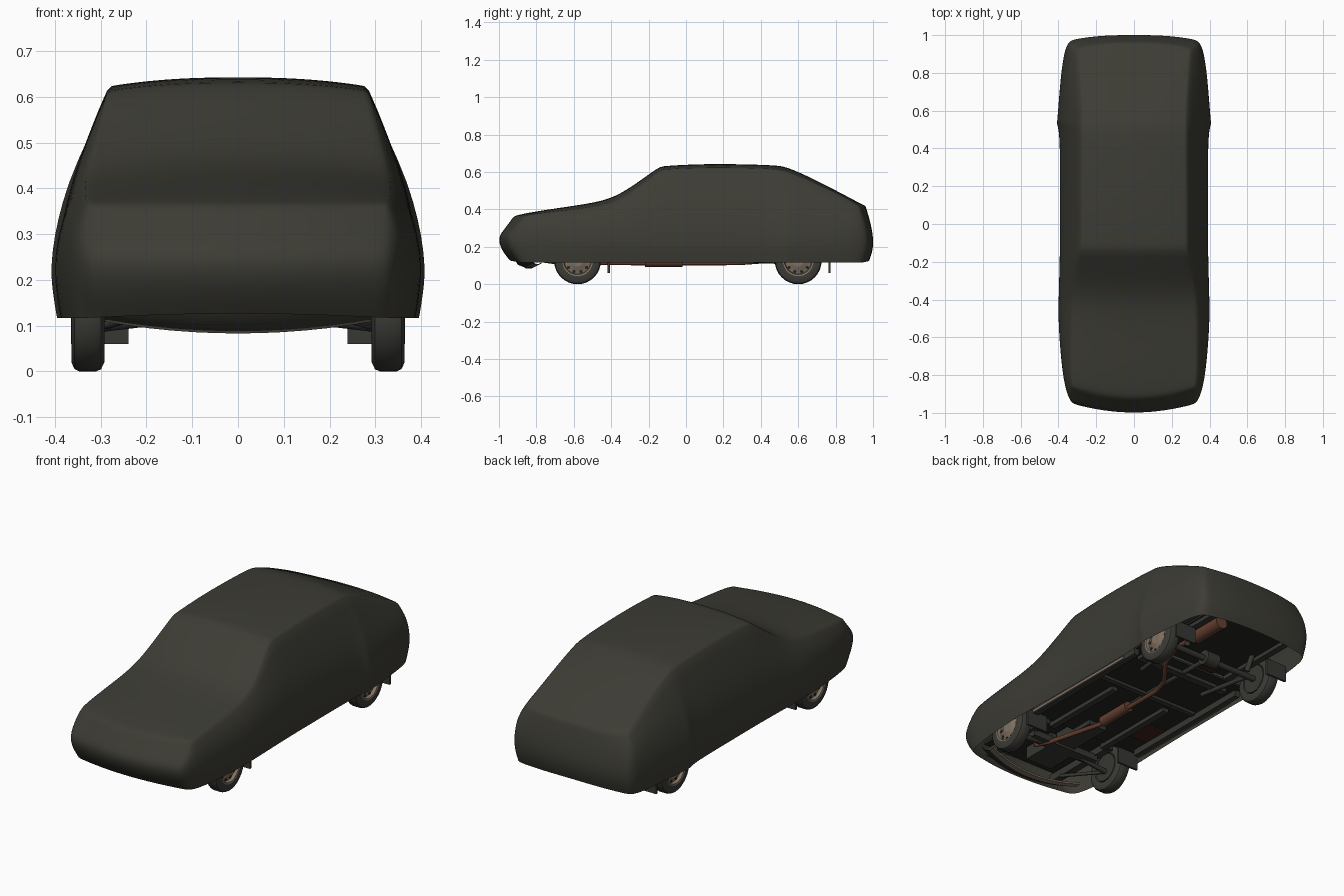
import bpy, bmesh, math
from mathutils import Vector, Matrix

cube = bpy.data.objects.get("Cube")
if cube:
    bpy.data.objects.remove(cube, do_unlink=True)


def material(name, rgb):
    m = bpy.data.materials.new(name)
    m.use_nodes = True
    m.diffuse_color = (*rgb, 1)
    node = m.node_tree.nodes["Principled BSDF"]
    node.inputs["Base Color"].default_value = (*rgb, 1)
    node.inputs["Roughness"].default_value = 0.8
    return m


CLOTH = material("cover cloth", (0.046, 0.045, 0.035))
RUBBER = material("tyre rubber", (0.045, 0.044, 0.038))
STEEL = material("wheel steel", (0.22, 0.17, 0.125))
FLOOR = material("underbody black", (0.019, 0.019, 0.017))
FRAME = material("chassis grey", (0.038, 0.038, 0.033))
RUST = material("exhaust rust", (0.13, 0.05, 0.03))
PRIMER = material("floor red primer", (0.05, 0.016, 0.011))


def finish(bm, name, mat, angle=None):
    bmesh.ops.recalc_face_normals(bm, faces=bm.faces)
    mesh = bpy.data.meshes.new(name)
    bm.to_mesh(mesh)
    bm.free()
    mesh.materials.append(mat)
    ob = bpy.data.objects.new(name, mesh)
    bpy.context.scene.collection.objects.link(ob)
    if angle:
        bpy.ops.object.select_all(action="DESELECT")
        ob.select_set(True)
        bpy.context.view_layer.objects.active = ob
        bpy.ops.object.shade_smooth_by_angle(angle=math.radians(angle))
    return ob


def box(name, center, size, mat):
    bm = bmesh.new()
    bmesh.ops.create_cube(bm, size=1, matrix=Matrix.Translation(center) @ Matrix.Diagonal((*size, 1)))
    return finish(bm, name, mat)


def rod(name, a, b, radius, mat, sides=12):
    a, b = Vector(a), Vector(b)
    d = b - a
    turn = d.to_track_quat("Z", "Y").to_matrix().to_4x4()
    bm = bmesh.new()
    bmesh.ops.create_cone(bm, cap_ends=True, segments=sides, radius1=radius, radius2=radius,
                          depth=d.length, matrix=Matrix.Translation((a + b) / 2) @ turn)
    return finish(bm, name, mat, 40)


def pipe(name, points, radius, mat):
    curve = bpy.data.curves.new(name, "CURVE")
    curve.dimensions = "3D"
    curve.bevel_depth = radius
    curve.bevel_resolution = 2
    curve.use_fill_caps = True
    spline = curve.splines.new("POLY")
    spline.points.add(len(points) - 1)
    for p, co in zip(spline.points, points):
        p.co = (*co, 1)
    curve.materials.append(mat)
    ob = bpy.data.objects.new(name, curve)
    bpy.context.scene.collection.objects.link(ob)


def lathe(name, profile, center, mat, segments=32):
    # profile of (x, radius), turned around the x axis
    bm = bmesh.new()
    vs = [bm.verts.new((x, 0, r)) for x, r in profile]
    es = [bm.edges.new(pair) for pair in zip(vs, vs[1:])]
    bmesh.ops.spin(bm, geom=vs + es, cent=(0, 0, 0), axis=(1, 0, 0), angle=math.tau,
                   steps=segments, use_duplicate=False)
    bmesh.ops.remove_doubles(bm, verts=bm.verts, dist=0.0005)
    bmesh.ops.translate(bm, verts=bm.verts, vec=center)
    return finish(bm, name, mat, 35)


def bowed_strip(name, half_width, profile, mat):
    # (y, z) profile swept across x, bowing back and up towards both ends
    bm = bmesh.new()
    steps = [half_width * k / 6 for k in range(-6, 7)]
    rows = [[bm.verts.new((x, y + 0.6 * x * x, z + 0.3 * x * x)) for x in steps] for y, z in profile]
    for a, b in zip(rows, rows[1:]):
        for k in range(len(steps) - 1):
            bm.faces.new((a[k], a[k + 1], b[k + 1], b[k]))
    return finish(bm, name, mat, 40)


# Draped cover: stations of y, widest, shoulder width and height, edge width and height, top height
STATIONS = [
    (-0.93, 0.338, 0.334, 0.30, 0.32, 0.358, 0.364),
    (-0.86, 0.37, 0.36, 0.32, 0.332, 0.37, 0.38),
    (-0.70, 0.391, 0.374, 0.33, 0.335, 0.388, 0.406),
    (-0.50, 0.404, 0.381, 0.35, 0.333, 0.41, 0.434),
    (-0.38, 0.401, 0.379, 0.36, 0.33, 0.435, 0.466),
    (-0.27, 0.398, 0.374, 0.385, 0.315, 0.503, 0.537),
    (-0.14, 0.395, 0.371, 0.41, 0.286, 0.61, 0.63),
    (-0.06, 0.394, 0.371, 0.41, 0.284, 0.617, 0.637),
    (0.15, 0.394, 0.371, 0.41, 0.284, 0.624, 0.646),
    (0.48, 0.394, 0.37, 0.41, 0.281, 0.617, 0.638),
    (0.53, 0.411, 0.379, 0.41, 0.281, 0.604, 0.629),
    (0.62, 0.403, 0.374, 0.40, 0.283, 0.573, 0.594),
    (0.80, 0.389, 0.365, 0.38, 0.291, 0.489, 0.503),
    (0.92, 0.37, 0.353, 0.36, 0.30, 0.428, 0.438),
    (0.96, 0.346, 0.338, 0.34, 0.303, 0.408, 0.42),
]
COLUMNS = (-1, -0.9, -0.5, 0, 0.5, 0.9, 1)
NOSE = (-0.945, -0.99, -1.013, -0.97, -0.925)
TAIL = (0.98, 1.0, 1.003, 0.985, 0.96)


def side_points(s):
    y, wide, sw, sz, ew, ez, top = s
    return [(wide - 0.015, 0.117), (wide - 0.004, 0.18), (wide, 0.25), (sw, sz), (ew, ez)]


def top_height(s, t):
    return s[5] + (s[6] - s[5]) * (1 - abs(t) ** 3)


bm = bmesh.new()
crease = bm.edges.layers.float.new("crease_edge")
rings = []
for s in STATIONS:
    end = NOSE if s is STATIONS[0] else TAIL if s is STATIONS[-1] else None
    setback = (lambda t: 0.055 * t * t) if end is NOSE else (lambda t: -0.032 * t ** 4)
    ys = [v + setback(1) for v in end] if end else [s[0]] * 5
    sides = side_points(s)
    left = [bm.verts.new((-x, y, z)) for (x, z), y in zip(sides, ys)]
    right = [bm.verts.new((x, y, z)) for (x, z), y in zip(sides, ys)]
    roof = [bm.verts.new((t * s[4], end[4] + setback(t) if end else s[0], top_height(s, t)))
            for t in COLUMNS[1:-1]]
    rings.append(left + roof + right[::-1])
    if end:
        # closing panel across the nose or tail, its hem lifted in the middle
        rows = [[left[i]] + [bm.verts.new((t * sides[i][0], end[i] + setback(t),
                                           sides[i][1] + (0.01 * (1 - t * t) if i == 0 else 0)))
                             for t in COLUMNS[1:-1]] + [right[i]] for i in range(4)]
        rows.append([left[4]] + roof + [right[4]])
        for low, high in zip(rows, rows[1:]):
            for k in range(len(low) - 1):
                bm.faces.new((low[k], low[k + 1], high[k + 1], high[k]))
for a, b in zip(rings, rings[1:]):
    for k in range(len(a) - 1):
        bm.faces.new((a[k], a[k + 1], b[k + 1], b[k]))


def tighten(chain, amount):
    for pair in zip(chain, chain[1:]):
        bm.edges.get(pair)[crease] = amount


# Tighter folds along the roof edges, nose, tail, windscreen header and rear pillars
for k in (4, -5):
    tighten([r[k] for r in rings], 0.45)
tighten(rings[0][4:-4], 0.4)
tighten(rings[-1][4:-4], 0.5)
tighten(rings[6][4:-4], 0.4)
for part in (rings[10][:5], rings[10][-5:]):
    tighten(part, 0.5)
cover = finish(bm, "cloth_cover", CLOTH)
for p in cover.data.polygons:
    p.use_smooth = True
smooth = cover.modifiers.new("soft cloth", "SUBSURF")
smooth.levels = smooth.render_levels = 2

# Wheels
TYRE = [(-0.034, 0.08), (-0.036, 0.105), (-0.029, 0.12), (-0.018, 0.125),
        (0.018, 0.125), (0.029, 0.12), (0.036, 0.105), (0.034, 0.08)]
RIM = [(0.035, 0.082), (0.033, 0.074), (0.016, 0.07), (0.02, 0.05), (0.03, 0.035), (0.032, 0.022), (0.026, 0)]
for side, sx in (("left", 1), ("right", -1)):
    for end, y in (("front", -0.58), ("rear", 0.6)):
        c = (sx * 0.328, y, 0.125)
        lathe(f"{end}_{side}_tyre", TYRE, c, RUBBER)
        lathe(f"{end}_{side}_rim", [(sx * x, r) for x, r in RIM], c, STEEL)
        lathe(f"{end}_{side}_brake_drum", [(-sx * 0.034, 0), (-sx * 0.034, 0.075), (0, 0.078)], c, FRAME, 20)
        for k in range(10):
            a = math.tau * k / 10
            hy, hz = y + 0.06 * math.cos(a), 0.125 + 0.06 * math.sin(a)
            rod(f"{end}_{side}_rim_slot_{k}", (sx * 0.342, hy, hz), (sx * 0.348, hy, hz), 0.009, FLOOR, 8)
        # Mud flaps behind each wheel
        box(f"{end}_{side}_mud_flap", (sx * 0.302, y + 0.167, 0.105), (0.125, 0.012, 0.09), FRAME)
    # Sills, floor rails, springs and suspension arms
    box(f"{side}_sill", (sx * 0.335, 0.02, 0.135), (0.03, 0.8, 0.04), FRAME)
    box(f"{side}_sill_seam", (sx * 0.355, -0.02, 0.125), (0.008, 0.72, 0.015), STEEL)
    box(f"{side}_floor_rail", (sx * 0.17, -0.2, 0.14), (0.035, 0.5, 0.025), FRAME)
    box(f"{side}_front_rail", (sx * 0.21, -0.67, 0.16), (0.04, 0.46, 0.04), FRAME)
    box(f"{side}_rear_rail", (sx * 0.235, 0.7, 0.17), (0.035, 0.5, 0.025), FRAME)
    rod(f"{side}_trailing_arm", (sx * 0.2, 0.3, 0.13), (sx * 0.24, 0.6, 0.115), 0.012, FRAME)
    rod(f"{side}_rear_damper", (sx * 0.2, 0.66, 0.11), (sx * 0.2, 0.72, 0.22), 0.014, FRAME)
    rod(f"{side}_control_arm", (sx * 0.13, -0.58, 0.12), (sx * 0.3, -0.58, 0.1), 0.014, FRAME)
    rod(f"{side}_strut_bar", (sx * 0.18, -0.8, 0.13), (sx * 0.29, -0.59, 0.1), 0.009, FRAME)

# Floor panels
box("cabin_floor", (0, 0.02, 0.155), (0.68, 0.88, 0.012), FLOOR)
box("boot_floor", (0, 0.7, 0.185), (0.52, 0.5, 0.012), FLOOR)
box("engine_bay_floor", (0, -0.64, 0.2), (0.5, 0.5, 0.012), FLOOR)
box("floor_cross_rail", (0, 0.1, 0.144), (0.62, 0.03, 0.02), FRAME)
box("floor_rear_rail", (0, 0.38, 0.145), (0.56, 0.04, 0.03), FRAME)
for name, x, y, z in (("rear_floor_patch", -0.09, 0.47, 0.177), ("front_floor_patch", -0.25, -0.2, 0.147)):
    box(name, (x, y, z), (0.13, 0.16, 0.006), PRIMER)

# Running gear
rod("rear_axle", (-0.3, 0.6, 0.125), (0.3, 0.6, 0.125), 0.016, FRAME)
rod("differential", (-0.04, 0.6, 0.13), (0.04, 0.6, 0.13), 0.04, FRAME, 16)
rod("drive_shaft", (0, -0.3, 0.16), (0, 0.58, 0.14), 0.013, FRAME)
box("front_crossmember", (0, -0.57, 0.13), (0.42, 0.06, 0.035), FRAME)
box("engine_sump", (0, -0.66, 0.15), (0.16, 0.2, 0.07), FRAME)
box("gearbox", (0, -0.42, 0.155), (0.11, 0.26, 0.06), FRAME)

# Bowed valance under the nose, with a bare metal lip
bowed_strip("front_valance", 0.29, [(-0.92, 0.14), (-0.9, 0.105), (-0.86, 0.088)], CLOTH)
bowed_strip("front_valance_lip", 0.29, [(-0.86, 0.088), (-0.855, 0.083), (-0.825, 0.085), (-0.82, 0.092)], STEEL)

# Exhaust
pipe("exhaust_pipe", [(0.2, -0.57, 0.16), (0.13, -0.63, 0.12), (0.1, -0.55, 0.115), (0.02, -0.24, 0.113),
                      (0.02, 0.2, 0.113), (0.05, 0.3, 0.115), (0.16, 0.44, 0.125), (0.17, 0.54, 0.165),
                      (0.17, 0.66, 0.165), (0.17, 0.72, 0.15)], 0.012, RUST)
rod("middle_silencer", (0.02, -0.22, 0.12), (0.02, -0.02, 0.12), 0.028, RUST, 16)
rod("rear_silencer", (0.17, 0.7, 0.155), (0.17, 0.9, 0.155), 0.036, RUST, 16)
